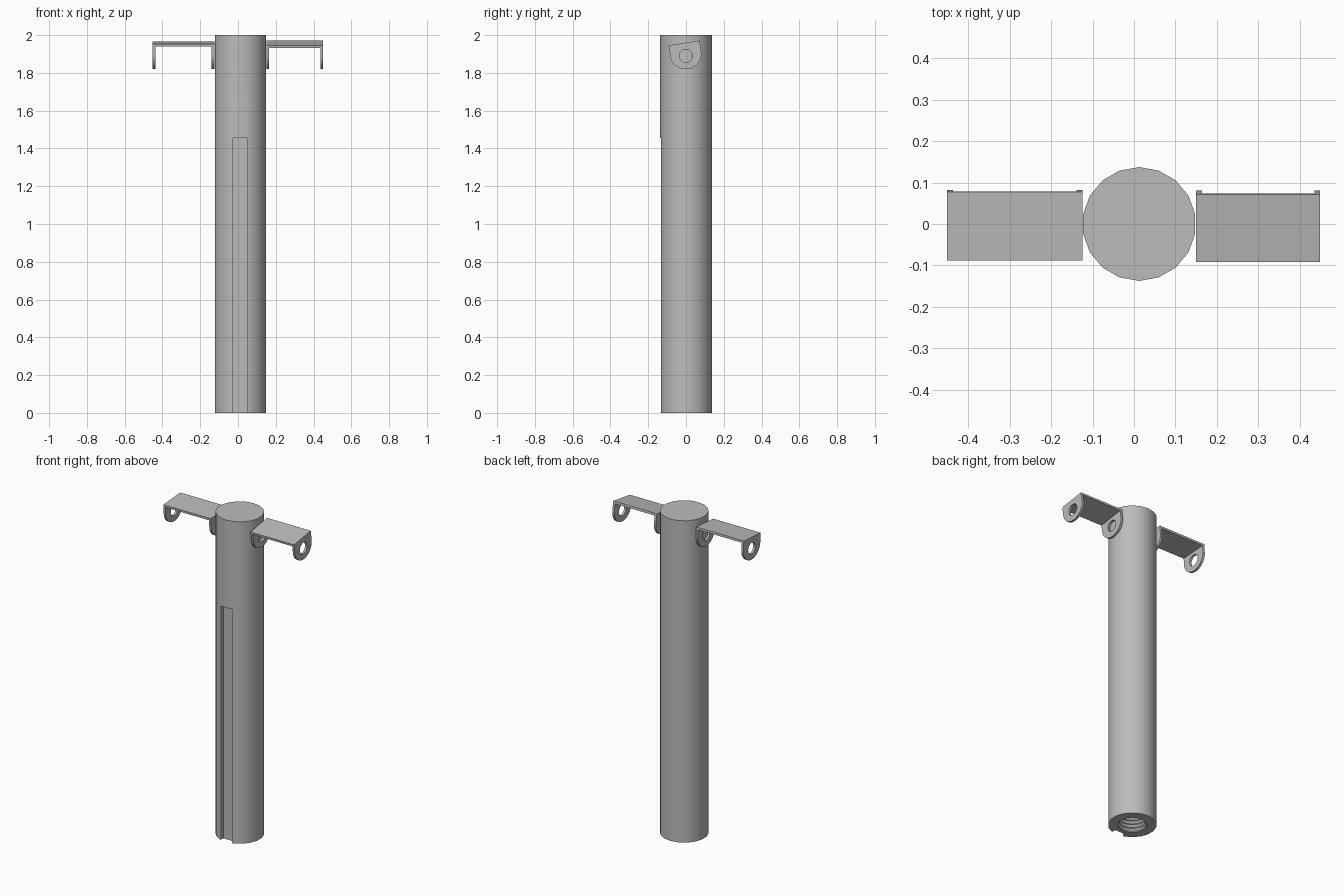
import bpy, bmesh
from math import sin, cos, pi, radians
from mathutils import Matrix

if "Cube" in bpy.data.objects:
    bpy.data.objects.remove(bpy.data.objects["Cube"])

steel = bpy.data.materials.new("grey_steel")
steel.use_nodes = True
GREY = (0.5, 0.5, 0.5, 1)
steel.diffuse_color = GREY
steel.node_tree.nodes["Principled BSDF"].inputs["Base Color"].default_value = GREY

CX, RADIUS, HEIGHT = 0.0125, 0.1375, 2.0
PIVOT_Z = 1.89


def add_object(name, bm):
    bmesh.ops.recalc_face_normals(bm, faces=bm.faces)
    mesh = bpy.data.meshes.new(name)
    bm.to_mesh(mesh)
    bm.free()
    mesh.materials.append(steel)
    obj = bpy.data.objects.new(name, mesh)
    bpy.context.collection.objects.link(obj)
    return obj


def activate(obj):
    bpy.ops.object.select_all(action='DESELECT')
    obj.select_set(True)
    bpy.context.view_layer.objects.active = obj


def box(name, low, high):
    bm = bmesh.new()
    bmesh.ops.create_cube(bm, size=1)
    for v in bm.verts:
        v.co = [(a + b) / 2 + c * (b - a) for a, b, c in zip(low, high, v.co)]
    return add_object(name, bm)


def lathe(name, profile, sides):
    bm = bmesh.new()
    verts = [bm.verts.new((r, 0, z)) for r, z in profile]
    edges = [bm.edges.new(pair) for pair in zip(verts, verts[1:])]
    bmesh.ops.spin(bm, geom=verts + edges, axis=(0, 0, 1), cent=(0, 0, 0),
                   angle=2 * pi, steps=sides, use_duplicate=False)
    bmesh.ops.remove_doubles(bm, verts=bm.verts, dist=1e-5)
    bmesh.ops.translate(bm, verts=bm.verts, vec=(CX, 0, 0))
    return add_object(name, bm)


# Post body
bm = bmesh.new()
bmesh.ops.create_cone(bm, cap_ends=True, segments=18, radius1=RADIUS,
                      radius2=RADIUS, depth=HEIGHT,
                      matrix=Matrix.Translation((CX, 0, HEIGHT / 2))
                      @ Matrix.Rotation(pi / 2, 4, 'Z'))
for v in bm.verts:  # put a corner on the x axis
    v.co = Matrix.Translation((CX, 0, 0)) @ Matrix.Rotation(-pi / 2, 4, 'Z') \
        @ Matrix.Translation((-CX, 0, 0)) @ v.co
post = add_object("post", bm)

# Cutters: front keyway and ridged blind socket in the foot
keyway = box("keyway_cutter", (-0.027, -0.2, -0.1), (0.049, -0.106, 1.455))
pitch, ridges = 0.024, 12
profile = [(0, -0.05), (0.082, -0.05)]
for i in range(ridges):
    profile += [(0.082, i * pitch + 0.006), (0.07, i * pitch + 0.018)]
profile += [(0.07, ridges * pitch), (0, ridges * pitch)]
socket = lathe("socket_cutter", profile, 24)

activate(post)
for cutter in (keyway, socket):
    cutter.hide_render = True
    mod = post.modifiers.new(cutter.name, 'BOOLEAN')
    mod.operation = 'DIFFERENCE'
    mod.solver = 'EXACT'
    mod.object = cutter
    bpy.ops.object.modifier_apply(modifier=mod.name)
    bpy.data.objects.remove(cutter)
bpy.ops.object.shade_smooth_by_angle(angle=radians(30))


def add_loop(curve, points):
    spline = curve.splines.new('POLY')
    spline.points.add(len(points) - 1)
    for p, (x, y) in zip(spline.points, points):
        p.co = (x, y, 0, 1)
    spline.use_cyclic_u = True


# Brackets: tilted plate with a drilled, round-ended ear at both ends
HALF, TOP, THICK, EAR = 0.083, 0.069, 0.014, 0.014


def ear(name, x, tilt):
    curve = bpy.data.curves.new(name, 'CURVE')
    curve.dimensions = '2D'
    curve.fill_mode = 'BOTH'
    curve.extrude = EAR / 2
    arc = [pi + pi * i / 16 for i in range(17)]
    add_loop(curve, [(HALF * cos(a), 0.01 + 0.08 * sin(a)) for a in arc]
             + [(HALF, TOP - THICK), (-HALF, TOP - THICK)])
    ring = [2 * pi * i / 20 for i in range(20)]
    add_loop(curve, [(0.035 * cos(a), 0.035 * sin(a)) for a in ring])
    obj = bpy.data.objects.new(name, curve)
    bpy.context.collection.objects.link(obj)
    activate(obj)
    bpy.ops.object.convert(target='MESH')
    obj = bpy.context.object
    # local x, y, z become world y, z, x
    turn = Matrix(((0, 0, 1, 0), (1, 0, 0, 0), (0, 1, 0, 0), (0, 0, 0, 1)))
    obj.data.transform(tilt @ Matrix.Translation((x, 0, 0)) @ turn)
    obj.data.materials.clear()
    obj.data.materials.append(steel)
    bpy.ops.object.shade_smooth_by_angle(angle=radians(30))


for side, x0, x1, degrees in (("right", -0.452, -0.125, 4.2),
                              ("left", 0.15, 0.45, 8.5)):
    tilt = Matrix.Translation((0, 0, PIVOT_Z)) @ Matrix.Rotation(radians(degrees), 4, 'X')
    plate = box(side + "_bracket_plate", (x0, -HALF, TOP - THICK), (x1, HALF, TOP))
    plate.data.transform(tilt)
    ear(side + "_bracket_ear_low_x", x0 + EAR / 2, tilt)
    ear(side + "_bracket_ear_high_x", x1 - EAR / 2, tilt)
